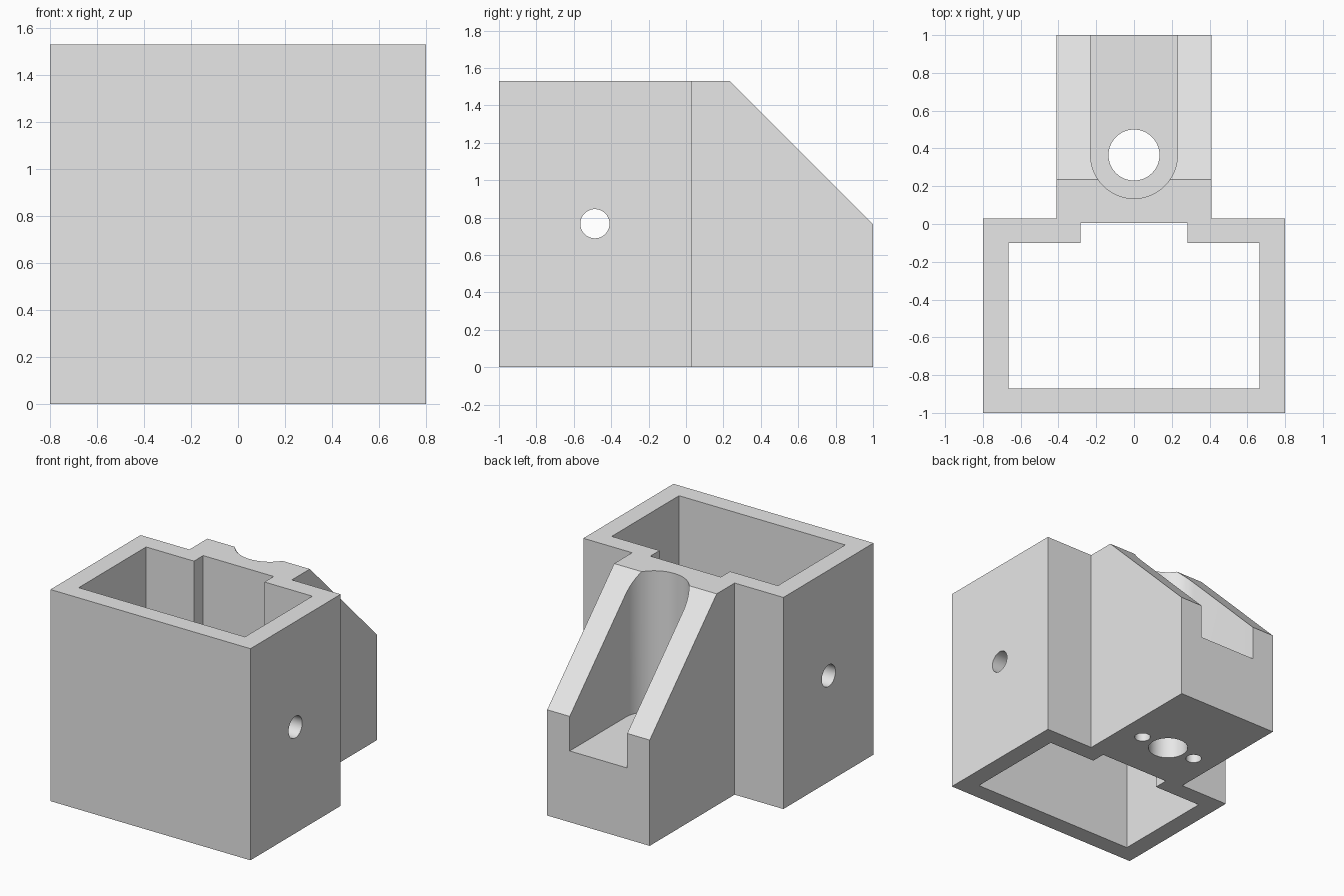
import bpy
import bmesh
from math import pi, cos, sin, radians
from mathutils import Matrix, Vector

cube = bpy.data.objects.get("Cube")
if cube:
    bpy.data.objects.remove(cube, do_unlink=True)

HEIGHT = 1.53
BORE_Y = 0.365

gray = bpy.data.materials.new("plain gray")
gray.use_nodes = True
gray.diffuse_color = (0.8, 0.8, 0.8, 1)
gray.node_tree.nodes["Principled BSDF"].inputs["Base Color"].default_value = (0.8, 0.8, 0.8, 1)


def prism(name, points, direction):
    """Extrude a closed 3D outline along a direction."""
    bm = bmesh.new()
    face = bm.faces.new([bm.verts.new(p) for p in points])
    new = bmesh.ops.extrude_face_region(bm, geom=[face])["geom"]
    moved = [v for v in new if isinstance(v, bmesh.types.BMVert)]
    bmesh.ops.translate(bm, verts=moved, vec=Vector(direction))
    bmesh.ops.recalc_face_normals(bm, faces=bm.faces)
    mesh = bpy.data.meshes.new(name)
    bm.to_mesh(mesh)
    bm.free()
    mesh.materials.append(gray)
    obj = bpy.data.objects.new(name, mesh)
    bpy.context.collection.objects.link(obj)
    return obj


def upright(name, half, z0, z1):
    """Vertical prism from the right half of a symmetric plan outline."""
    plan = half + [(-x, y) for x, y in reversed(half)]
    return prism(name, [(x, y, z0) for x, y in plan], (0, 0, z1 - z0))


def circle(radius, sides=64):
    return [(radius * cos(2 * pi * i / sides), radius * sin(2 * pi * i / sides))
            for i in range(sides)]


def drill(name, x, y, radius, z0, z1):
    return prism(name, [(x + a, y + b, z0) for a, b in circle(radius)], (0, 0, z1 - z0))


# Solid body: wide box with a narrower block behind it
body = upright("holder_body", [(0.8, -1), (0.8, 0.03), (0.41, 0.03), (0.41, 1)], 0, HEIGHT)

# Box cavity with a shallow recess toward the block
cutters = [upright("cavity_cutter",
                   [(0.665, -0.87), (0.665, -0.1), (0.282, -0.1), (0.282, 0.005)],
                   -0.1, HEIGHT + 0.1)]

# Sloped back, 45 degrees
cutters.append(prism("slope_cutter",
                     [(-0.6, 0.135, HEIGHT + 0.1), (-0.6, 1.1, 0.665), (-0.6, 1.1, HEIGHT + 0.1)],
                     (1.2, 0, 0)))

# Round-ended slot open to the back
arc = [(0.23 * cos(a), BORE_Y + 0.23 * sin(a))
       for a in (-pi / 2 + pi / 2 * (i + 0.5) / 16.5 for i in range(17))]
cutters.append(upright("slot_cutter", arc + [(0.23, 1.1)], 0.515, HEIGHT + 0.1))

# Through hole and two blind screw holes in the slot floor's underside
cutters.append(drill("through_hole_cutter", 0, BORE_Y, 0.135, -0.1, 0.7))
for side in (-1, 1):
    cutters.append(drill("screw_hole_cutter", side * 0.23, BORE_Y, 0.054, -0.1, 0.3))

# Cross hole through both side walls
cutters.append(prism("side_hole_cutter",
                     [(-1, -0.487 + a, 0.767 + b) for a, b in circle(0.078)], (2, 0, 0)))

for cutter in cutters:
    cutter.hide_render = True
    cut = body.modifiers.new(cutter.name, "BOOLEAN")
    cut.operation = "DIFFERENCE"
    cut.solver = "EXACT"
    cut.object = cutter

# Bake the cuts and drop the cutters
bpy.context.view_layer.update()
result = bpy.data.meshes.new_from_object(
    body.evaluated_get(bpy.context.evaluated_depsgraph_get()))
body.modifiers.clear()
body.data = result
for cutter in cutters:
    bpy.data.objects.remove(cutter, do_unlink=True)

bpy.ops.object.select_all(action="DESELECT")
body.select_set(True)
bpy.context.view_layer.objects.active = body
bpy.ops.object.shade_smooth_by_angle(angle=radians(30))
